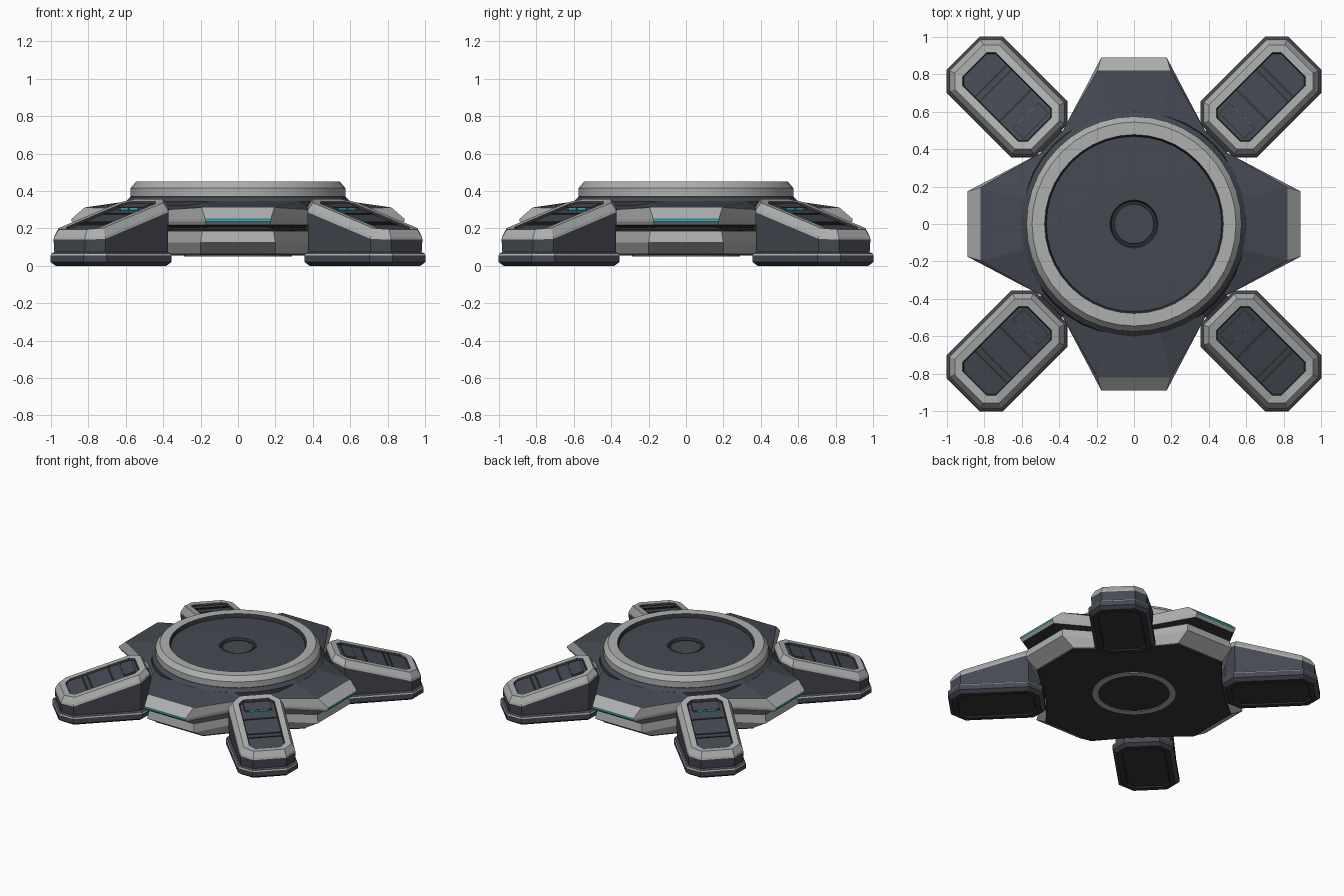
import bpy, bmesh, math
from mathutils import Vector, Matrix

if "Cube" in bpy.data.objects:
    bpy.data.objects.remove(bpy.data.objects["Cube"])


def material(name, colour):
    m = bpy.data.materials.new(name)
    m.use_nodes = True
    m.diffuse_color = (*colour, 1)
    m.node_tree.nodes["Principled BSDF"].inputs["Base Color"].default_value = (*colour, 1)
    return m


SLATE, LIGHT, DARK, CYAN = range(4)
MATERIALS = [material("slate", (0.06, 0.066, 0.085)),
             material("light_grey", (0.42, 0.43, 0.43)),
             material("charcoal", (0.035, 0.036, 0.041)),
             material("cyan_glow", (0.03, 0.5, 0.65))]


def loft(name, rings, bands, bottom=None, top=None, turn=0, closed=False, smooth=False):
    """Skin equal-sized rings; bands gives a colour (or rule by side index) per gap."""
    bm = bmesh.new()
    rows = [[bm.verts.new(p) for p in ring] for ring in rings]
    n = len(rows[0])
    pairs = list(zip(rows, rows[1:]))
    if closed:
        pairs.append((rows[-1], rows[0]))
    for (low, high), band in zip(pairs, bands):
        for i in range(n):
            j = (i + 1) % n
            face = bm.faces.new((low[i], low[j], high[j], high[i]))
            face.material_index = band(i) if callable(band) else band
    for row, colour in ((rows[0], bottom), (rows[-1], top)):
        if colour is not None:
            bm.faces.new(row).material_index = colour
    bmesh.ops.recalc_face_normals(bm, faces=bm.faces)
    bm.transform(Matrix.Rotation(turn, 4, 'Z'))
    mesh = bpy.data.meshes.new(name)
    bm.to_mesh(mesh)
    bm.free()
    for m in MATERIALS:
        mesh.materials.append(m)
    obj = bpy.data.objects.new(name, mesh)
    bpy.context.collection.objects.link(obj)
    if smooth:
        bpy.ops.object.select_all(action='DESELECT')
        obj.select_set(True)
        bpy.context.view_layer.objects.active = obj
        bpy.ops.object.shade_smooth_by_angle(angle=math.radians(25))
    return obj


def circle(r, z, n=40):
    return [Vector((r * math.cos(k * math.tau / n), r * math.sin(k * math.tau / n), z))
            for k in range(n)]


def lobes(half, reach, z, valley_z=None, valley=(0.38, 0.50)):
    """Four-lobed outline: a flat tip on each axis, a short chord on each diagonal."""
    vz = z if valley_z is None else valley_z
    c, d = valley
    lobe = [(c, d, vz), (half, reach, z), (-half, reach, z), (-c, d, vz)]
    return [Matrix.Rotation(k * math.pi / 2, 3, 'Z') @ Vector(p) for k in range(4) for p in lobe]


def tip_only(colour, other):
    return lambda i: colour if i % 4 == 1 else other


# Lower slab with its undercut and recessed gap
inner = (0.36, 0.47)
loft("lower_slab",
     [lobes(0.20, 0.71, 0.055), lobes(0.20, 0.72, 0.065), lobes(0.20, 0.82, 0.125),
      lobes(0.19, 0.81, 0.185), lobes(0.17, 0.70, 0.195, valley=inner),
      lobes(0.17, 0.70, 0.23, valley=inner)],
     [DARK, LIGHT, LIGHT, DARK, DARK], bottom=DARK, top=DARK)

# Upper hull: light rim, cyan strip on each tip, slate deck
rim_top = lobes(0.195, 0.82, 0.312, 0.30)
deck_inner = [Vector((p.x, p.y, 0)).normalized() * 0.57 + Vector((0, 0, 0.35)) for p in rim_top]
loft("upper_hull",
     [lobes(0.16, 0.72, 0.205, valley=inner), lobes(0.17, 0.87, 0.218),
      lobes(0.175, 0.89, 0.238), lobes(0.175, 0.89, 0.251), rim_top, deck_inner],
     [DARK, LIGHT, tip_only(CYAN, LIGHT), LIGHT, SLATE], bottom=DARK, top=SLATE)

# Round platform on top
loft("collar_flange", [circle(r, z) for r, z in
                       ((0.605, 0.32), (0.60, 0.345), (0.575, 0.368), (0.55, 0.368))],
     [DARK, SLATE, SLATE], smooth=True)
loft("collar_ring", [circle(r, z) for r, z in
                     ((0.56, 0.36), (0.575, 0.37), (0.575, 0.415), (0.545, 0.45),
                      (0.478, 0.45), (0.468, 0.425), (0.468, 0.36))],
     [DARK, LIGHT, LIGHT, LIGHT, DARK, DARK], smooth=True)
loft("platform_disc", [circle(r, z) for r, z in
                       ((0.47, 0.424), (0.40, 0.428), (0.128, 0.428), (0.12, 0.412),
                        (0.108, 0.412), (0.105, 0.418))],
     [SLATE, SLATE, DARK, DARK, SLATE], top=SLATE, smooth=True)

# Thin ring on the underside
loft("underside_ring", [circle(r, z) for r, z in
                        ((0.25, 0.058), (0.25, 0.05), (0.29, 0.05), (0.29, 0.058))],
     [LIGHT] * 4, closed=True)


def slope(u):
    return max(0.195, 0.36 - 0.3 * (u - 0.66))


def leg_ring(inset, height):
    """Chamfered long octagon; height is a number or a rule along the leg."""
    u0, u1, h = 0.64 + inset, 1.28 - inset, 0.20 - inset
    c = 0.08 - 0.586 * inset
    outline = [(u0, -h + c), (u0 + c, -h), (u1 - c, -h), (u1, -h + c),
               (u1, h - c), (u1 - c, h), (u0 + c, h), (u0, h - c)]
    return [Vector((u, v, height(u) if callable(height) else height)) for u, v in outline]


def below(drop):
    return lambda u: slope(u) - drop


def panel_bar(name, u0, u1, v0, v1, drop, colour, turn):
    """Bar lying on the sloped panel."""
    plan = [(u0, v0), (u1, v0), (u1, v1), (u0, v1)]
    rings = [[Vector((u, v, slope(u) - d)) for u, v in plan] for d in (0.02, drop)]
    loft(name, rings, [colour], bottom=colour, top=colour, turn=turn)


# Four diagonal legs
for name, degrees in (("back_left", 45), ("back_right", 135),
                      ("front_right", 225), ("front_left", 315)):
    turn = math.radians(degrees)
    loft(name + "_foot",
         [leg_ring(0.055, 0.01), leg_ring(0.05, 0), leg_ring(0.015, 0), leg_ring(-0.012, 0.02),
          leg_ring(-0.012, 0.056), leg_ring(-0.008, 0.066), leg_ring(0.012, 0.076)],
         [DARK, DARK, SLATE, SLATE, LIGHT, SLATE], bottom=DARK, top=SLATE, turn=turn)
    loft(name + "_leg",
         [leg_ring(0.008, 0.07), leg_ring(0.004, below(0.055)), leg_ring(0.008, below(0.04)),
          leg_ring(0.032, below(0)), leg_ring(0.074, below(0)), leg_ring(0.08, below(0.013))],
         [SLATE, LIGHT, LIGHT, LIGHT, DARK], bottom=SLATE, top=SLATE, turn=turn)
    # Panel step with a split light on its edge, then two ribs
    panel_bar(name + "_step", 0.74, 0.82, -0.095, 0.095, 0.001, SLATE, turn)
    for side, v in (("a", -0.035), ("b", 0.035)):
        panel_bar(name + "_light_" + side, 0.819, 0.823, v - 0.028, v + 0.028, 0.002, CYAN, turn)
    for k, u in enumerate((0.89, 1.04, 1.075)):
        panel_bar(f"{name}_rib_{k + 1}", u, u + 0.012, -0.118, 0.118, 0.008, DARK, turn)
    # Joint between hull and leg
    plan = [(0.55, -0.08), (0.70, -0.08), (0.70, 0.08), (0.55, 0.08)]
    loft(name + "_joint", [[Vector((u, v, z)) for u, v in plan] for z in (0.09, 0.27)],
         [DARK], bottom=DARK, top=DARK, turn=turn)
